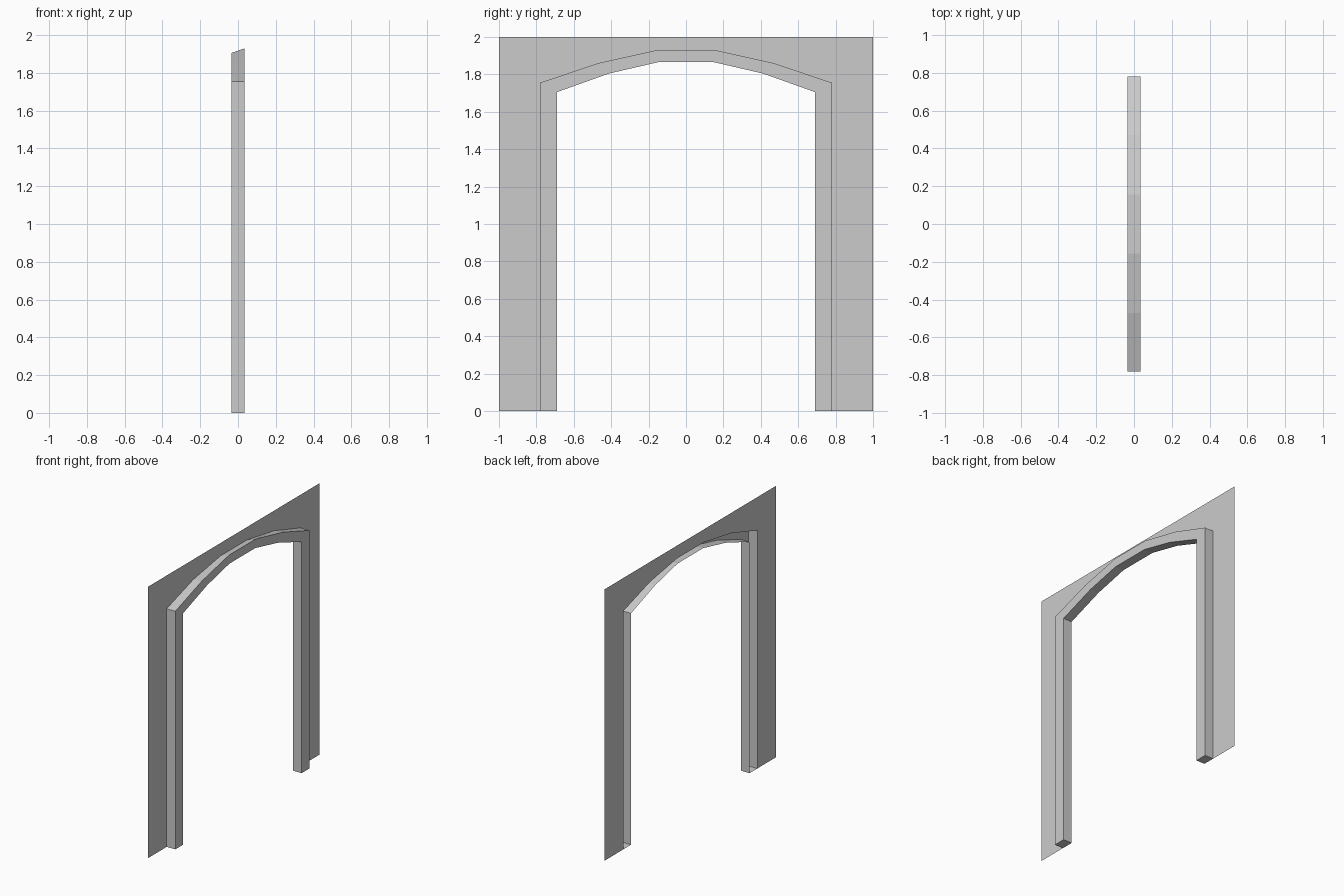
import bpy

if "Cube" in bpy.data.objects:
    bpy.data.objects.remove(bpy.data.objects["Cube"])

X_BACK, X_FRONT = -0.035, 0.035


def mirrored(half):
    """Full arch outline from its +y half (foot to crown)."""
    return half + [(-y, z) for y, z in reversed(half)]


def at_x(outline, x):
    return [(x, y, z) for y, z in outline]


def make_object(name, strips, extra_faces=()):
    """Build strips of quads between pairs of equal-length outlines."""
    verts, faces = [], []

    def index(p):
        if p not in verts:
            verts.append(p)
        return verts.index(p)

    for a, b in strips:
        for i in range(len(a) - 1):
            ids = []
            for p in (a[i], a[i + 1], b[i + 1], b[i]):
                k = index(p)
                if k not in ids:
                    ids.append(k)
            faces.append(ids)
    for face in extra_faces:
        faces.append([index(p) for p in face])
    mesh = bpy.data.meshes.new(name)
    mesh.from_pydata(verts, [], faces)
    mesh.update()
    obj = bpy.data.objects.new(name, mesh)
    bpy.context.collection.objects.link(obj)
    return obj


# Arch outlines, +y half from foot to crown
outer_front = mirrored([(0.78, 0), (0.78, 1.755), (0.47, 1.86), (0.155, 1.93)])
outer_back = mirrored([(0.78, 0), (0.78, 1.755), (0.47, 1.852), (0.155, 1.905)])
inner = mirrored([(0.69, 0), (0.69, 1.705), (0.41, 1.805), (0.15, 1.865)])
border = mirrored([(1.0, 0), (1.0, 2.0), (0.47, 2.0), (0.155, 2.0)])

of = at_x(outer_front, X_FRONT)
ob = at_x(outer_back, X_BACK)
nf = at_x(inner, X_FRONT)
nb = at_x(inner, X_BACK)

# Thin wall around the archway
make_object("wall_panel", [(at_x(border, X_BACK), ob)])

# Raised trim, open at the back, with closed feet
feet = [(of[i], ob[i], nb[i], nf[i]) for i in (0, -1)]
make_object("arch_trim", [(of, nf), (ob, of), (nf, nb)], feet)
